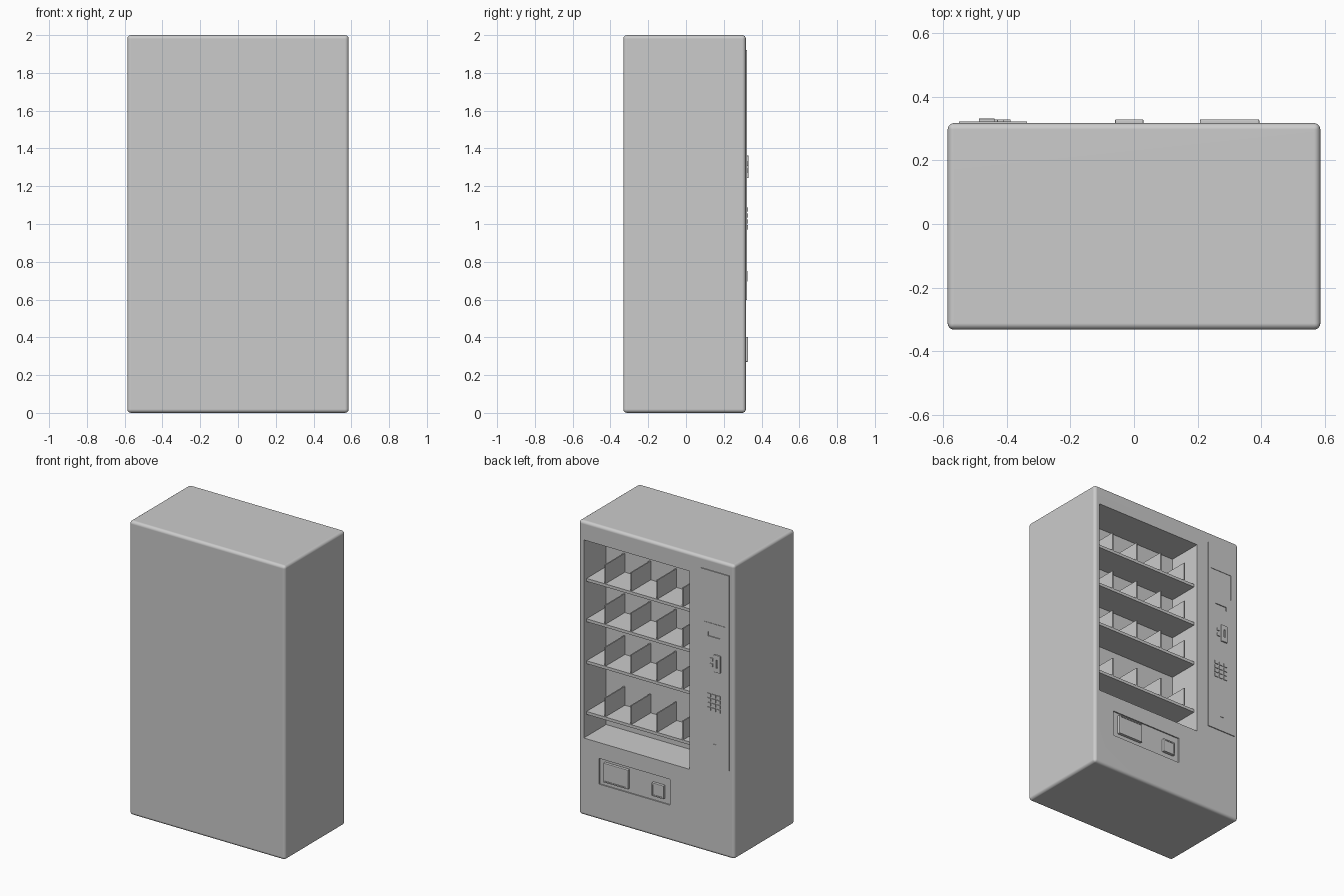
import bpy
import bmesh
from mathutils import Vector
from math import radians

old = bpy.data.objects.get("Cube")
if old:
    bpy.data.objects.remove(old, do_unlink=True)

grey = bpy.data.materials.new("plain_grey")
grey.use_nodes = True
tone = (0.6, 0.6, 0.6, 1)
grey.diffuse_color = tone
grey.node_tree.nodes["Principled BSDF"].inputs["Base Color"].default_value = tone

BACK, FACE, PANEL = -0.332, 0.317, 0.323


def box(name, x, y, z, bevel=0.0, segments=2):
    """Box spanning the x, y and z ranges, with optional rounded edges."""
    bm = bmesh.new()
    bmesh.ops.create_cube(bm, size=1)
    low, high = Vector((x[0], y[0], z[0])), Vector((x[1], y[1], z[1]))
    bmesh.ops.scale(bm, vec=high - low, verts=bm.verts)
    bmesh.ops.translate(bm, vec=(low + high) / 2, verts=bm.verts)
    if bevel:
        bmesh.ops.bevel(bm, geom=bm.edges[:], offset=bevel, segments=segments,
                        profile=0.5, affect='EDGES')
    mesh = bpy.data.meshes.new(name)
    bm.to_mesh(mesh)
    bm.free()
    mesh.materials.append(grey)
    obj = bpy.data.objects.new(name, mesh)
    bpy.context.collection.objects.link(obj)
    return obj


def select(obj):
    bpy.ops.object.select_all(action='DESELECT')
    obj.select_set(True)
    bpy.context.view_layer.objects.active = obj


def cut(obj, x, y, z):
    """Cut a box-shaped pocket out of an object."""
    cutter = box("cutter", x, y, z)
    cutter.hide_render = True
    mod = obj.modifiers.new("pocket", 'BOOLEAN')
    mod.operation, mod.solver, mod.object = 'DIFFERENCE', 'EXACT', cutter
    select(obj)
    bpy.ops.object.modifier_apply(modifier=mod.name)
    bpy.data.objects.remove(cutter, do_unlink=True)


def smooth(obj):
    select(obj)
    bpy.ops.object.shade_smooth_by_angle(angle=radians(40))
    mod = obj.modifiers.new("clean_normals", 'WEIGHTED_NORMAL')
    mod.keep_sharp = True


# Cabinet with display bay and shallow dispenser recess
window_x = (-0.25, 0.547)
bay_back = FACE - 0.24
cabinet = box("cabinet", (-0.586, 0.586), (BACK, FACE), (0, 2), 0.02, 4)
cut(cabinet, window_x, (bay_back, 0.5), (0.526, 1.873))
cut(cabinet, (-0.1, 0.432), (FACE - 0.008, 0.5), (0.243, 0.418))
smooth(cabinet)

# Shelves with upright dividers
for row, top in enumerate((1.6, 1.325, 1.04, 0.695), 1):
    box(f"shelf_{row}", window_x, (bay_back, FACE - 0.03), (top - 0.02, top))
    for col in range(4):
        x = 0.41 - 0.195 * col
        box(f"divider_{row}_{col + 1}", (x - 0.004, x + 0.004),
            (bay_back, FACE - 0.032), (top, top + 0.128))

# Dispenser doors, each a frame around a sunken flap
for name, x, z in (("delivery_door", (0.207, 0.394), (0.27, 0.402)),
                   ("change_door", (-0.06, 0.03), (0.275, 0.366))):
    door = box(name, x, (FACE - 0.01, 0.329), z, 0.004)
    cut(door, (x[0] + 0.01, x[1] - 0.01), (0.325, 0.5), (z[0] + 0.01, z[1] - 0.01))
    smooth(door)

# Raised control panel with display recess and note slot
panel = box("control_panel", (-0.55, -0.337), (FACE - 0.005, PANEL), (0.597, 1.922))
cut(panel, (-0.52, -0.36), (PANEL - 0.003, 0.5), (1.566, 1.745))
cut(panel, (-0.483, -0.393), (FACE - 0.003, 0.5), (1.475, 1.503))

# Coin unit with slit and return buttons
coin_box = box("coin_box", (-0.488, -0.438), (FACE, 0.332), (1.243, 1.362), 0.004)
cut(coin_box, (-0.468, -0.458), (0.325, 0.5), (1.275, 1.33))
smooth(coin_box)
for i, z in enumerate((1.272, 1.31), 1):
    smooth(box(f"coin_button_{i}", (-0.43, -0.408), (FACE, 0.329), (z, z + 0.022), 0.003))

# Keypad
for row in range(4):
    for col in range(3):
        x, z = -0.388 - 0.036 * col, 0.972 + 0.031 * row
        box(f"key_{row + 1}_{col + 1}", (x - 0.026, x), (FACE, 0.328), (z, z + 0.022))

# Lock plate
box("lock_plate", (-0.46, -0.43), (FACE, 0.326), (0.695, 0.75))
